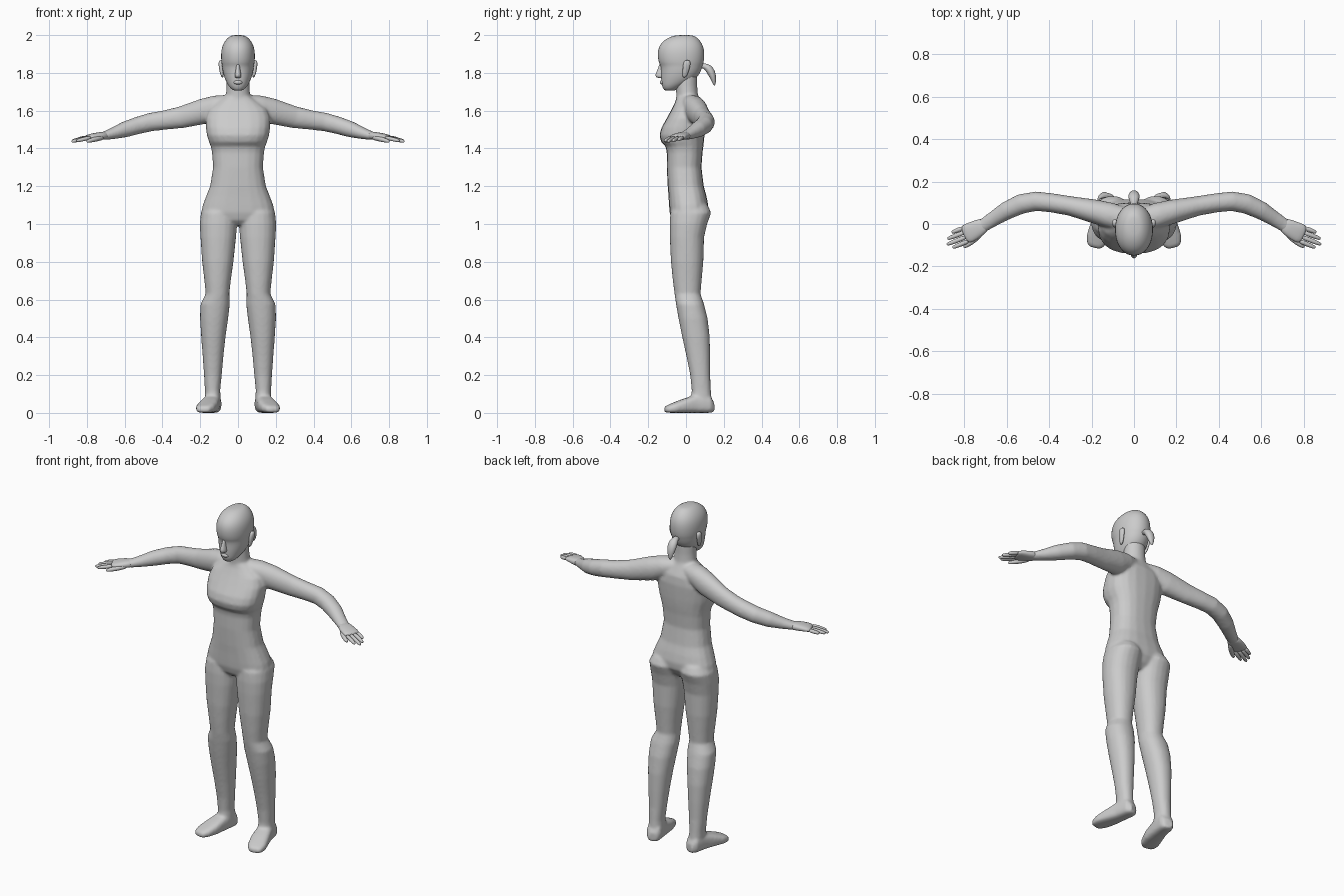
import bpy, bmesh
from math import sin, cos, pi, copysign
from mathutils import Vector as V

SEG = 20


def ring(bm, c, u, v, n):
    """Superellipse ring of vertices around c with half axes u and v."""
    out = []
    for i in range(SEG):
        a = 2 * pi * i / SEG
        p = copysign(abs(cos(a)) ** (2 / n), cos(a))
        q = copysign(abs(sin(a)) ** (2 / n), sin(a))
        out.append(bm.verts.new(c + u * p + v * q))
    return out


def skin(bm, rings):
    for a, b in zip(rings, rings[1:]):
        for i in range(SEG):
            j = (i + 1) % SEG
            bm.faces.new((a[i], a[j], b[j], b[i]))
    bm.faces.new(rings[0][::-1])
    bm.faces.new(rings[-1])


def stack(bm, rows, n=2.3, side=1):
    """Horizontal sections: z, x min, x max, y front, y back."""
    skin(bm, [ring(bm, V((side * (x0 + x1) / 2, (y0 + y1) / 2, z)),
                   V(((x1 - x0) / 2, 0, 0)), V((0, (y1 - y0) / 2, 0)), n)
              for z, x0, x1, y0, y1 in rows])


def column(bm, rows, n=2.3):
    """Symmetric horizontal sections: z, half width, y front, y back."""
    stack(bm, [(z, -w, w, a, b) for z, w, a, b in rows], n)


def tube(bm, rows, n=2.0, side=1, upright=False):
    """Sections along a path: x, y, z, half width, half height."""
    pts = [V((side * r[0], r[1], r[2])) for r in rows]
    rings = []
    for i, r in enumerate(rows):
        t = pts[min(i + 1, len(pts) - 1)] - pts[max(i - 1, 0)]
        u = t.cross(V((0, 0, 1))).normalized()
        v = V((0, 0, 1)) if upright else u.cross(t).normalized()
        rings.append(ring(bm, pts[i], u * r[3], v * r[4], n))
    skin(bm, rings)


def finish(name, bm, mirror=False, subdiv=0):
    bmesh.ops.recalc_face_normals(bm, faces=bm.faces)
    for f in bm.faces:
        f.smooth = True
    me = bpy.data.meshes.new(name)
    bm.to_mesh(me)
    bm.free()
    ob = bpy.data.objects.new(name, me)
    bpy.context.collection.objects.link(ob)
    if mirror:
        ob.modifiers.new("Mirror", 'MIRROR').use_clip = False
    if subdiv:
        ob.modifiers.new("Subdivision", 'SUBSURF').levels = subdiv
        ob.modifiers[-1].render_levels = subdiv
    return ob


# Body: torso, neck, arms, legs and feet fused into one skin
bm = bmesh.new()
column(bm, [(0.995, .06, -.05, .06), (1.02, .16, -.075, .09), (1.06, .195, -.087, .115),
            (1.10, .187, -.09, .118), (1.15, .168, -.093, .108), (1.20, .148, -.097, .094),
            (1.30, .132, -.102, .082), (1.38, .138, -.102, .088), (1.41, .144, -.108, .092),
            (1.435, .154, -.132, .095), (1.47, .165, -.141, .098), (1.51, .17, -.13, .10),
            (1.56, .172, -.102, .102), (1.61, .155, -.075, .097), (1.645, .11, -.058, .08),
            (1.67, .075, -.05, .068)], 2.5)
column(bm, [(1.58, .085, -.06, .08), (1.65, .072, -.052, .072), (1.69, .064, -.052, .063),
            (1.73, .061, -.055, .06), (1.80, .06, -.055, .06)], 2)
arm = [(.04, .02, 1.64, .055, .045), (.11, .04, 1.622, .06, .06), (.18, .058, 1.597, .057, .068),
       (.30, .085, 1.565, .046, .058), (.39, .10, 1.55, .045, .051), (.46, .107, 1.54, .046, .049),
       (.53, .095, 1.522, .047, .046), (.60, .063, 1.50, .043, .042), (.66, .025, 1.48, .036, .031),
       (.705, -.004, 1.468, .033, .023), (.73, -.02, 1.466, .03, .018)]
leg = [(1.10, .02, .17, -.06, .115), (1.06, .006, .197, -.083, .134), (1.00, .005, .202, -.087, .112),
       (.93, .010, .199, -.086, .096), (.80, .024, .190, -.080, .092), (.70, .038, .178, -.070, .083),
       (.63, .046, .171, -.061, .077), (.575, .043, .199, -.053, .096), (.50, .052, .201, -.040, .115),
       (.40, .066, .195, -.020, .126), (.30, .077, .187, .002, .128), (.20, .086, .180, .022, .128),
       (.12, .094, .175, .030, .132), (.05, .09, .175, .025, .138)]
foot = [(.122, .146, .030, .025, .026), (.128, .125, .046, .042, .046), (.14, .05, .048, .046, .048),
        (.157, -.02, .036, .053, .036), (.174, -.07, .026, .052, .026), (.184, -.10, .02, .04, .019),
        (.187, -.112, .017, .025, .012)]
for s in (1, -1):
    tube(bm, arm, 2.1, s)
    stack(bm, leg, 2.2, s)
    tube(bm, foot, 3, s, upright=True)
body = finish("body", bm)
rm = body.modifiers.new("Fuse", 'REMESH')
rm.mode = 'VOXEL'
rm.voxel_size = .008
rm.use_smooth_shade = True
sm = body.modifiers.new("Blend", 'SMOOTH')
sm.factor = .5
sm.iterations = 6

# Hands with four fingers and a thumb
bm = bmesh.new()
tube(bm, [(.69, .006, 1.469, .031, .022), (.735, -.022, 1.466, .042, .021),
          (.78, -.043, 1.461, .047, .016), (.803, -.054, 1.457, .043, .011)], 2.4)
for t, tip in ((-.034, (.855, -.112, 1.44)), (-.012, (.882, -.097, 1.436)),
               (.011, (.879, -.070, 1.44)), (.033, (.858, -.040, 1.446))):
    a, b = V((.79 + .42 * t, -.048 + .9 * t, 1.459)), V(tip)
    tube(bm, [(*a.lerp(b, k), r, r) for k, r in ((0, .011), (.5, .011), (.9, .009), (1, .005))])
tube(bm, [(.71, -.03, 1.46, .014, .014), (.745, -.07, 1.452, .015, .014),
          (.785, -.10, 1.441, .011, .011), (.803, -.11, 1.436, .006, .006)])
finish("hands", bm, True, 1)

# Head with jaw, brow and hair cap
bm = bmesh.new()
column(bm, [(1.706, .02, -.112, -.06), (1.712, .034, -.118, -.045), (1.73, .05, -.128, -.015),
            (1.75, .062, -.131, .03), (1.78, .075, -.134, .065), (1.815, .083, -.133, .083),
            (1.842, .085, -.137, .090), (1.852, .089, -.146, .095), (1.90, .092, -.153, .100),
            (1.94, .086, -.146, .094), (1.97, .070, -.122, .077), (1.99, .050, -.088, .055),
            (2.001, .028, -.05, .035)], 2.1)
finish("head", bm, subdiv=1)

# Nose and lips
bm = bmesh.new()
column(bm, [(1.772, .012, -.147, -.11), (1.78, .019, -.163, -.11), (1.795, .016, -.162, -.11),
            (1.82, .011, -.149, -.11), (1.85, .01, -.142, -.11)], 2)
column(bm, [(1.738, .012, -.132, -.11), (1.746, .024, -.140, -.11), (1.753, .024, -.138, -.11),
            (1.762, .012, -.137, -.11)], 2)
finish("nose_and_lips", bm, subdiv=1)

# Ears
bm = bmesh.new()
stack(bm, [(1.775, .078, .085, -.018, 0), (1.79, .076, .094, -.018, .008),
           (1.83, .078, .102, -.018, .022), (1.855, .078, .104, -.014, .025),
           (1.868, .08, .098, -.004, .018)], 2)
finish("ears", bm, True, 1)

# Ponytail
bm = bmesh.new()
tube(bm, [(0, .075, 1.835, .014, .014), (0, .095, 1.838, .015, .014), (0, .118, 1.828, .026, .022),
          (0, .136, 1.80, .027, .022), (0, .147, 1.765, .019, .014), (0, .151, 1.73, .005, .004)])
finish("ponytail", bm, subdiv=1)
